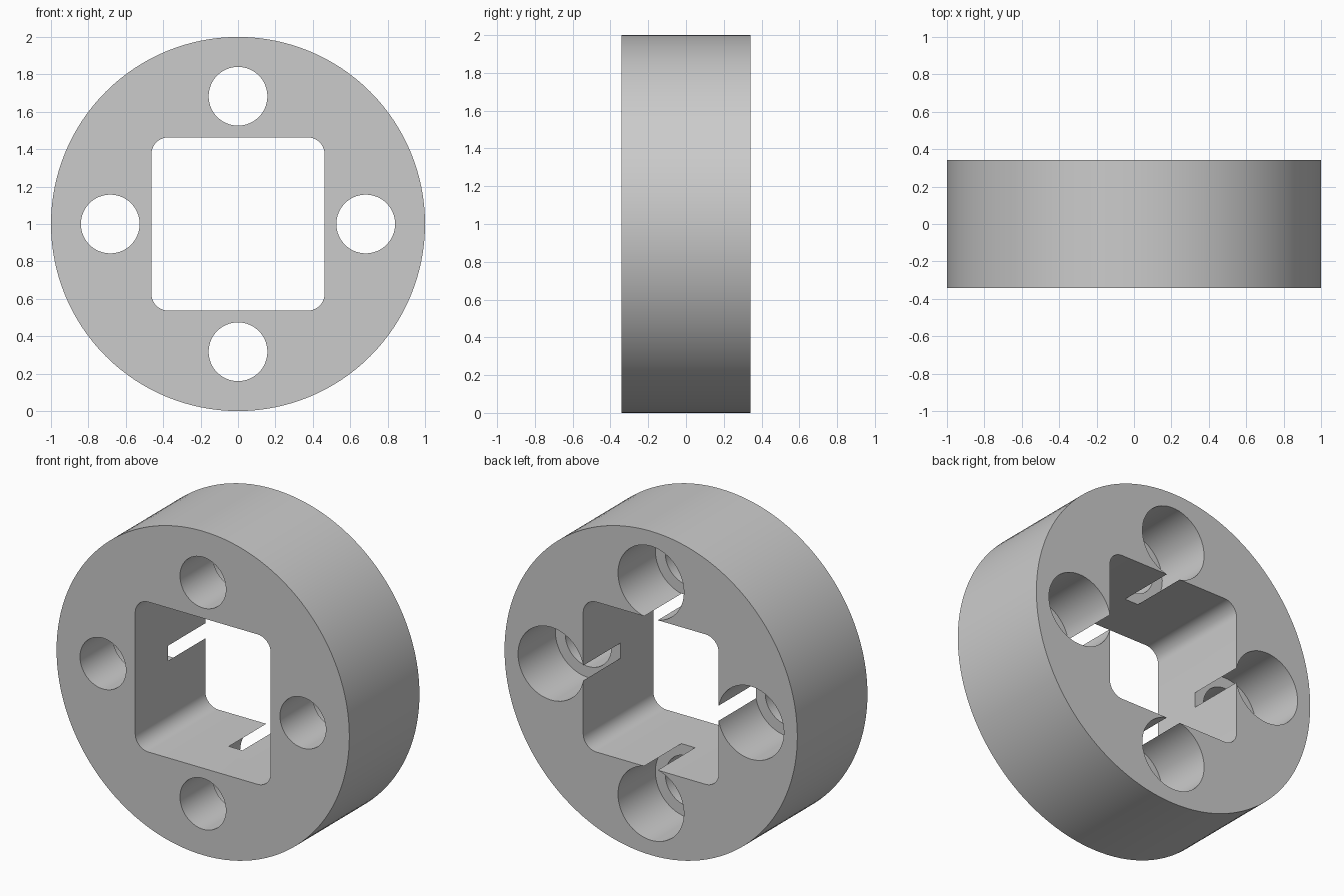
import bpy, bmesh
from math import sin, cos, pi, radians

HALF_DEPTH = 0.342
HOLE_OFFSET = 0.683
SHELF_Y = -0.022

cube = bpy.data.objects.get("Cube")
if cube:
    bpy.data.objects.remove(cube, do_unlink=True)


def arc(cx, cz, r, start, end, n):
    return [(cx + r * cos(start + (end - start) * i / n),
             cz + r * sin(start + (end - start) * i / n)) for i in range(n + 1)]


def circle(cx, cz, r, n):
    return arc(cx, cz, r, 0, 2 * pi, n)[:-1]


def rounded_square(half, r, n):
    points = []
    for k, (sx, sz) in enumerate([(1, 1), (-1, 1), (-1, -1), (1, -1)]):
        points += arc(sx * (half - r), 1 + sz * (half - r), r,
                      k * pi / 2, (k + 1) * pi / 2, n)
    return points


def prism(name, outline, y0, y1):
    """Extrude an outline in the xz plane from y0 to y1."""
    bm = bmesh.new()
    face = bm.faces.new([bm.verts.new((x, y0, z)) for x, z in outline])
    extruded = bmesh.ops.extrude_face_region(bm, geom=[face], use_keep_orig=True)["geom"]
    verts = [v for v in extruded if isinstance(v, bmesh.types.BMVert)]
    bmesh.ops.translate(bm, verts=verts, vec=(0, y1 - y0, 0))
    bmesh.ops.recalc_face_normals(bm, faces=bm.faces)
    mesh = bpy.data.meshes.new(name)
    bm.to_mesh(mesh)
    bm.free()
    obj = bpy.data.objects.new(name, mesh)
    bpy.context.collection.objects.link(obj)
    return obj


def cut(body, cutter):
    cutter.hide_render = True
    mod = body.modifiers.new(cutter.name, 'BOOLEAN')
    mod.operation = 'DIFFERENCE'
    mod.solver = 'EXACT'
    mod.object = cutter
    bpy.context.view_layer.objects.active = body
    bpy.ops.object.modifier_apply(modifier=mod.name)
    bpy.data.objects.remove(cutter, do_unlink=True)


# Round body
body = prism("ring_body", circle(0, 1, 1, 128), -HALF_DEPTH, HALF_DEPTH)

# Square central opening
cut(body, prism("square_opening", rounded_square(0.463, 0.09, 10), -1, 1))

# Four bolt holes, each with a wider counterbore from the back
for k in range(4):
    cx = HOLE_OFFSET * cos(k * pi / 2)
    cz = 1 + HOLE_OFFSET * sin(k * pi / 2)
    cut(body, prism("counterbore", circle(cx, cz, 0.225, 64), SHELF_Y, 1))
    cut(body, prism("bolt_hole", circle(cx, cz, 0.157, 64), -1, 1))

# Plain grey finish
grey = bpy.data.materials.new("light_grey")
grey.use_nodes = True
colour = (0.6, 0.6, 0.6, 1)
grey.diffuse_color = colour
grey.node_tree.nodes["Principled BSDF"].inputs["Base Color"].default_value = colour
body.data.materials.clear()
body.data.materials.append(grey)

# Smooth walls, sharp rims
bpy.ops.object.select_all(action='DESELECT')
body.select_set(True)
bpy.context.view_layer.objects.active = body
bpy.ops.object.shade_smooth_by_angle(angle=radians(30))
